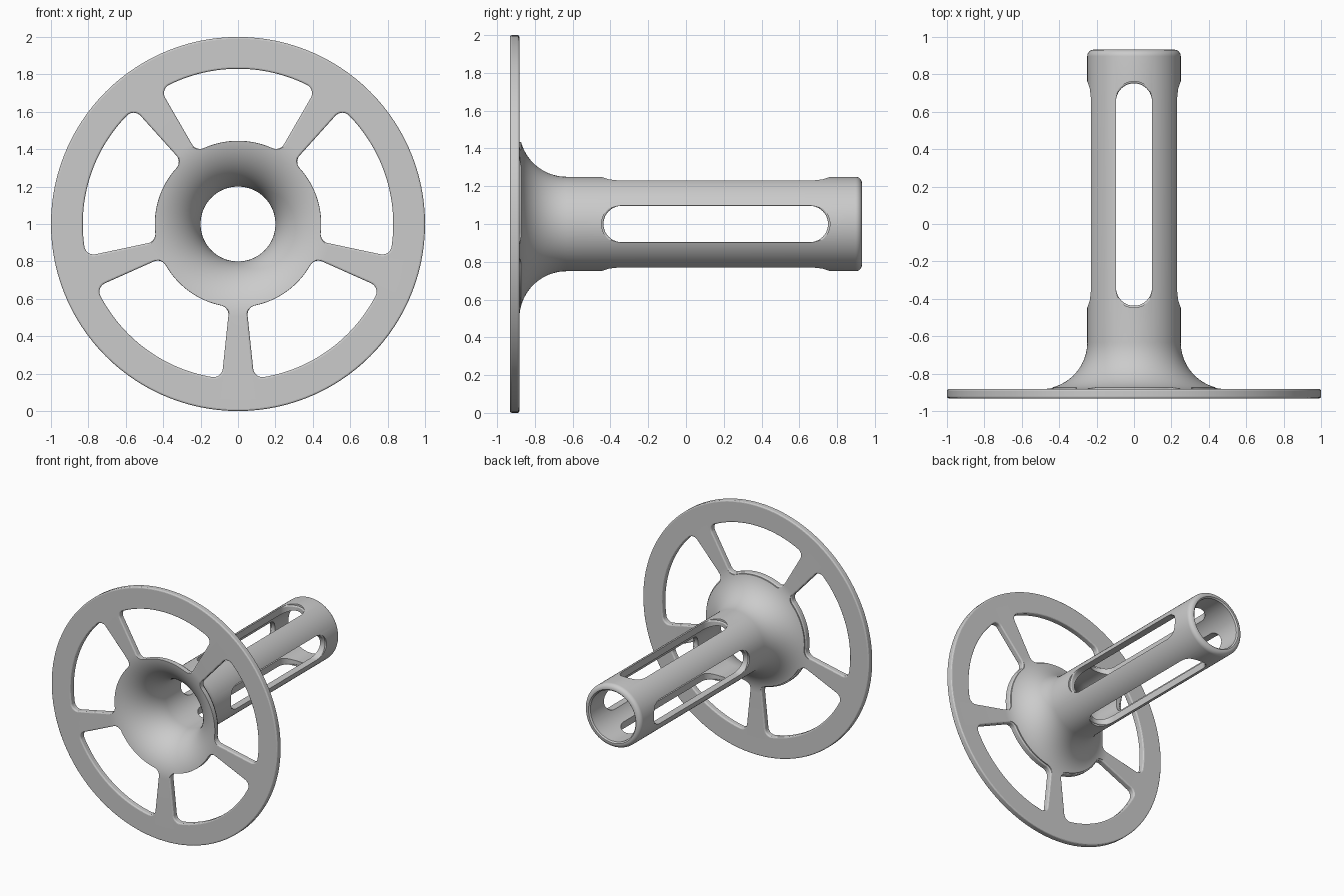
import bpy, bmesh
from math import sin, cos, asin, pi, radians

cube = bpy.data.objects.get("Cube")
if cube:
    bpy.data.objects.remove(cube, do_unlink=True)

AXIS_Z = 1.0                         # height of the hub axis
FRONT, BACK = -0.932, 0.932          # ends along y
PLATE_BACK = -0.882                  # rear face of the wheel
EDGE = 0.01                          # rounding on wheel and slot edges
BORE, TUBE = 0.2, 0.25               # inner and outer sleeve radius

grey = bpy.data.materials.new("plain_grey")
grey.use_nodes = True
grey.diffuse_color = (0.6, 0.6, 0.6, 1)
grey.node_tree.nodes["Principled BSDF"].inputs["Base Color"].default_value = grey.diffuse_color


def polar(r, a):
    return complex(r * cos(a), r * sin(a))


def arc(centre, r, a0, a1, n):
    return [centre + polar(r, a0 + (a1 - a0) * i / n) for i in range(n + 1)]


def make_active(ob):
    bpy.ops.object.select_all(action='DESELECT')
    ob.select_set(True)
    bpy.context.view_layer.objects.active = ob


def mesh_object(name, bm):
    bmesh.ops.recalc_face_normals(bm, faces=bm.faces[:])
    if bm.calc_volume(signed=True) < 0:
        bmesh.ops.reverse_faces(bm, faces=bm.faces[:])
    me = bpy.data.meshes.new(name)
    bm.to_mesh(me)
    bm.free()
    ob = bpy.data.objects.new(name, me)
    bpy.context.collection.objects.link(ob)
    return ob


def loft(bm, outline, layers, place):
    """Closed solid through copies of an outline, each (depth, widening)."""
    rings = [[bm.verts.new(place(p.real, p.imag, depth)) for p in outline(grow)]
             for depth, grow in layers]
    for a, b in zip(rings, rings[1:]):
        for i in range(len(a)):
            bm.faces.new((a[i - 1], a[i], b[i], b[i - 1]))
    bm.faces.new(rings[0])
    bm.faces.new(rings[-1])


def rounded_layers(low, high, reach):
    """Cutter layers that leave rounded edges where they leave the solid."""
    steps = [(EDGE * (1 - sin(a)), EDGE * (1 - cos(a)))
             for a in (pi / 2, pi / 3, pi / 6, 0)]
    layers = [(low - reach, EDGE)] + [(low + d, g) for d, g in steps]
    layers += [(high - d, g) for d, g in reversed(steps)]
    return layers + [(high + reach, EDGE)]


def cut(target, cutter):
    cutter.hide_render = True
    mod = target.modifiers.new(cutter.name, 'BOOLEAN')
    mod.operation = 'DIFFERENCE'
    mod.solver = 'EXACT'
    mod.object = cutter
    make_active(target)
    bpy.ops.object.modifier_apply(modifier=mod.name)
    bpy.data.objects.remove(cutter, do_unlink=True)


# Wheel and hollow sleeve in one turned profile, joined by a trumpet flare
flare = complex(0.5, PLATE_BACK + 0.25)      # centre of both flare arcs (radius, y)
profile = arc(flare, 0.25, pi, 1.5 * pi, 20)
profile += arc(complex(1 - EDGE, PLATE_BACK - EDGE), EDGE, pi / 2, 0, 3)
profile += arc(complex(1 - EDGE, FRONT + EDGE), EDGE, 0, -pi / 2, 3)
profile += arc(flare, 0.3, 1.5 * pi, pi, 20)
profile += [complex(BORE, BACK - EDGE), complex(BORE + EDGE, BACK)]
profile += arc(complex(TUBE - 0.035, BACK - 0.035), 0.035, pi / 2, 0, 8)
bm = bmesh.new()
vs = [bm.verts.new((p.real, p.imag, AXIS_Z)) for p in profile]
es = [bm.edges.new((vs[i - 1], v)) for i, v in enumerate(vs)]
bmesh.ops.spin(bm, geom=vs + es, cent=(0, 0, AXIS_Z), axis=(0, 1, 0),
               angle=2 * pi, steps=120, use_merge=False)
bmesh.ops.remove_doubles(bm, verts=bm.verts[:], dist=0.0002)
spool = mesh_object("flanged_spool", bm)


# Five rounded sector windows, leaving five tapered spokes
def window_outline(turn, grow):
    r_in, r_out, half, fillet = 0.445, 0.83, radians(30), 0.05
    a_in = half - asin(fillet / (r_in + fillet))
    a_out = half - asin(fillet / (r_out - fillet))
    side = arc(polar(r_in + fillet, a_in), fillet + grow, a_in + pi, half + pi / 2, 10)
    side += arc(polar(r_out - fillet, a_out), fillet + grow, half + pi / 2, a_out, 10)
    pts = side + arc(0, r_out + grow, a_out, -a_out, 28)[1:-1]
    pts += [p.conjugate() for p in reversed(side)]
    pts += arc(0, r_in - grow, -a_in, a_in, 20)[1:-1]
    return [p * polar(1, turn) for p in pts]


bm = bmesh.new()
for k in range(5):
    turn = pi / 2 + k * 2 * pi / 5
    loft(bm, lambda grow: window_outline(turn, grow),
         rounded_layers(FRONT, PLATE_BACK, 0.04),
         lambda u, v, w: (u, w, AXIS_Z + v))
cut(spool, mesh_object("window_cutter", bm))


# Long round-ended slots through the sleeve, one pair upright, one pair sideways
def slot_outline(grow):
    r, low, high = 0.096, -0.437, 0.752
    pts = arc(complex(0, high - r), r + grow, 0, pi, 20)
    return pts + arc(complex(0, low + r), r + grow, pi, 2 * pi, 20)


for name, place in (("upright_slot_cutter", lambda u, v, w: (u, v, AXIS_Z + w)),
                    ("sideways_slot_cutter", lambda u, v, w: (w, v, AXIS_Z + u))):
    bm = bmesh.new()
    loft(bm, slot_outline, rounded_layers(-0.236, 0.236, 0.1), place)
    cut(spool, mesh_object(name, bm))

spool.data.materials.clear()
spool.data.materials.append(grey)
make_active(spool)
bpy.ops.object.shade_smooth_by_angle(angle=radians(14))
